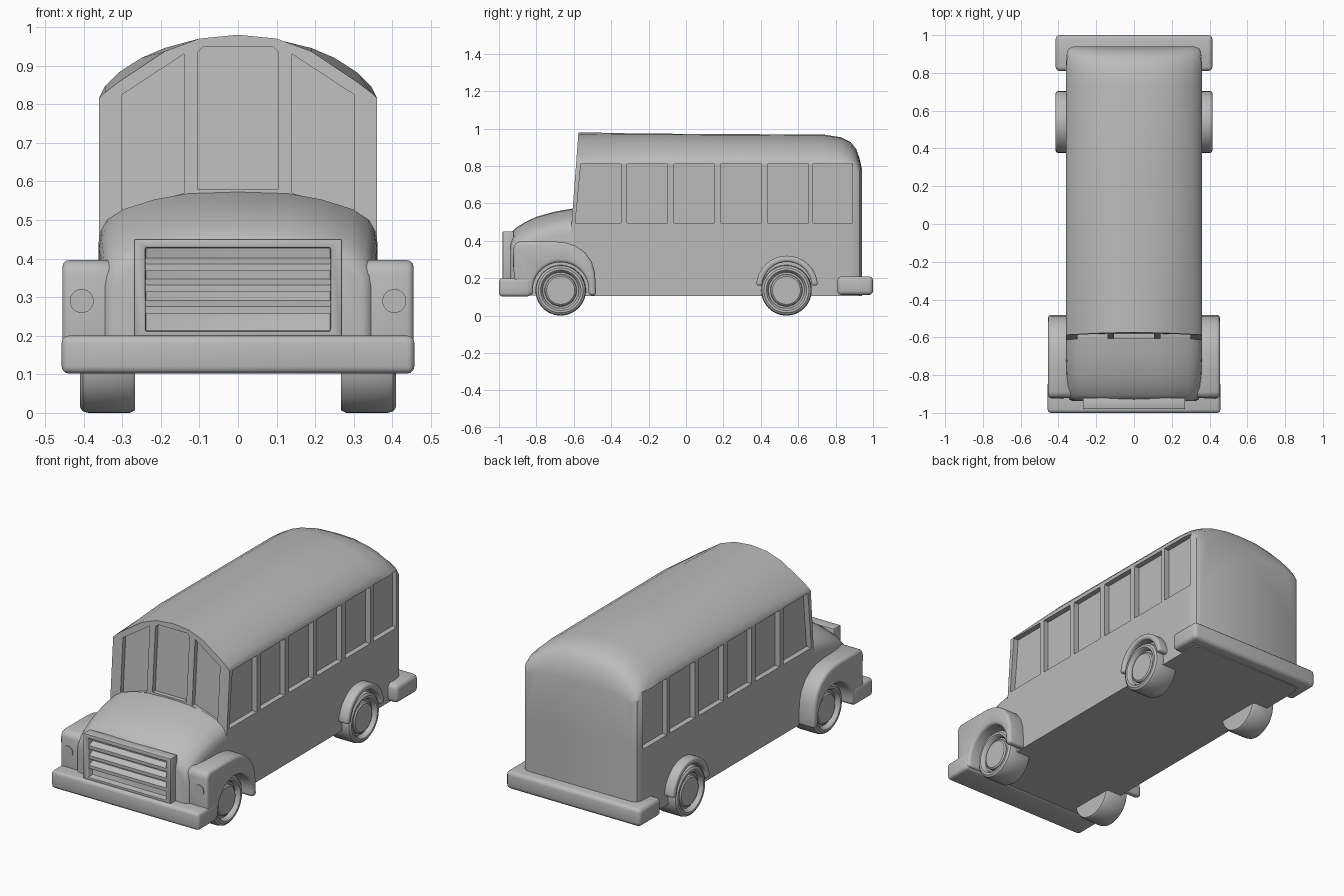
import bpy, bmesh, math

cube = bpy.data.objects.get("Cube")
if cube:
    bpy.data.objects.remove(cube, do_unlink=True)

grey = bpy.data.materials.new("plain_grey")
grey.use_nodes = True
grey.diffuse_color = (0.5, 0.5, 0.5, 1)
grey.node_tree.nodes["Principled BSDF"].inputs["Base Color"].default_value = (0.5, 0.5, 0.5, 1)


def loft(name, rings):
    """Closed solid through rings that have equal point counts."""
    bm = bmesh.new()
    loops = [[bm.verts.new(p) for p in ring] for ring in rings]
    n = len(loops[0])
    for a, b in zip(loops, loops[1:]):
        for i in range(n):
            j = (i + 1) % n
            bm.faces.new((a[i], a[j], b[j], b[i]))
    bm.faces.new(loops[0][::-1])
    bm.faces.new(loops[-1])
    bmesh.ops.recalc_face_normals(bm, faces=bm.faces)
    mesh = bpy.data.meshes.new(name)
    bm.to_mesh(mesh)
    bm.free()
    mesh.materials.append(grey)
    obj = bpy.data.objects.new(name, mesh)
    bpy.context.collection.objects.link(obj)
    return obj


def activate(obj):
    bpy.ops.object.select_all(action='DESELECT')
    obj.select_set(True)
    bpy.context.view_layer.objects.active = obj


def finish(obj, bevel=0, segments=3, angle=35):
    activate(obj)
    if bevel:
        mod = obj.modifiers.new("round", 'BEVEL')
        mod.width, mod.segments = bevel, segments
        mod.limit_method, mod.angle_limit = 'ANGLE', math.radians(35)
        bpy.ops.object.modifier_apply(modifier=mod.name)
    bpy.ops.object.shade_smooth_by_angle(angle=math.radians(angle))
    return obj


def cut(obj, cutter):
    cutter.hide_render = True
    activate(obj)
    mod = obj.modifiers.new("cut", 'BOOLEAN')
    mod.operation, mod.solver, mod.object = 'DIFFERENCE', 'EXACT', cutter
    bpy.ops.object.modifier_apply(modifier=mod.name)
    bpy.data.objects.remove(cutter, do_unlink=True)


def along_x(name, outline, x0, x1):
    return loft(name, [[(x, y, z) for y, z in outline] for x in (x0, x1)])


def box(name, x0, x1, y0, y1, z0, z1):
    return along_x(name, [(y0, z0), (y1, z0), (y1, z1), (y0, z1)], x0, x1)


def arc(cy, cz, r, a0, a1, n):
    angles = [math.radians(a0 + (a1 - a0) * i / n) for i in range(n + 1)]
    return [(cy + r * math.cos(a), cz + r * math.sin(a)) for a in angles]


def mirrored(half):
    """Mirror a half profile whose last point is on the centre line."""
    return half + [(-x, z) for x, z in half[-2::-1]]


def front_y(z):
    return -0.575 - (0.98 - z) * 0.075


# Body shell: chamfered front arch, rounder roof, soft rear end
wall = [(.36, .105), (.36, .5), (.36, .815)]
front_arch = mirrored(wall + [(.345, .83), (.31, .857), (.25, .897), (.19, .937), (.1, .97), (0, .98)])
roof_arch = mirrored(wall + [(.345, .845), (.31, .88), (.25, .918), (.19, .943), (.1, .965), (0, .97)])


def rear_ring(y, width, top):
    drop = 0.97 - top
    return [(x * width, y, z - drop * (max(0, z - .6) / .37) ** 2) for x, z in roof_arch]


body = loft("body", [
    [(x, front_y(z), z) for x, z in front_arch],
    rear_ring(-.25, 1, .973), rear_ring(.3, 1, .97), rear_ring(.74, 1, .967),
    rear_ring(.83, 1, .953), rear_ring(.88, .998, .928), rear_ring(.91, .985, .89),
    rear_ring(.928, .96, .84), rear_ring(.94, .89, .785)])

# Recessed windscreen panes
side_pane = [(.14, .57), (.3, .52), (.3, .825), (.14, .93)]
middle_pane = [(-.105, .58), (.105, .58), (.105, .935), (.09, .95), (-.09, .95), (-.105, .935)]
for pane in (side_pane, [(-x, z) for x, z in side_pane], middle_pane):
    cut(body, loft("pane_cutter", [[(x, -.8, z) for x, z in pane],
                                   [(x, front_y(z) + .025, z) for x, z in pane]]))

# Recessed side windows
spans = [(-.315, -.1), (-.065, .15), (.185, .4), (.435, .655), (.68, .89)]
windows = [[(a, .495), (b, .495), (b, .81), (a, .81)] for a, b in spans]
windows.append([(-.592, .495), (-.347, .495), (-.347, .81), (-.562, .81)])
for side in (1, -1):
    for outline in windows:
        cut(body, along_x("window_cutter", outline, side * .33, side * .5))
finish(body)

# Hood, narrowing and dropping toward the nose
hood_stations = [(-.937, .325, .425), (-.928, .343, .45), (-.905, .35, .472), (-.86, .353, .5),
                 (-.8, .356, .528), (-.7, .36, .556), (-.602, .361, .573)]
rings = []
for y, w, h in hood_stations:
    half = [(w, .107), (w, h - .13), (w * .985, h - .1), (w * .94, h - .072),
            (w * .83, h - .046), (w * .6, h - .02), (w * .36, h - .004), (0, h)]
    rings.append([(x, y, z) for x, z in mirrored(half)])
finish(loft("hood", rings), angle=50)

# Grille frame and tilted slats
grille = box("grille_frame", -.27, .27, -.98, -.92, .195, .45)
cut(grille, box("grille_cutter", -.24, .24, -1.1, -.94, .212, .428))
finish(grille, .004, 2)
for i in range(3):
    z = .27 + i * .055
    finish(along_x(f"grille_slat_{i + 1}",
                   [(-.972, z - .012), (-.935, z + .008), (-.935, z + .024), (-.972, z + .006)],
                   -.245, .245))

# Bumpers
finish(box("front_bumper", -.457, .457, -1, -.83, .102, .2), .018)
finish(box("rear_bumper", -.415, .415, .81, 1, .11, .21), .022)

# Fenders, wheel arches, headlights and wheels
fender = [(-.92, .12), (-.922, .36), (-.915, .385), (-.89, .396), (-.7, .396), (-.64, .39),
          (-.59, .373), (-.54, .338), (-.505, .29), (-.487, .23), (-.48, .105)]
fender += arc(-.67, .135, .15, -10, 190, 16)
rear_arch = arc(.54, .155, .165, 2, 178, 16) + arc(.54, .155, .132, 178, 2, 16)
tyre = [(0.001, .4), (.075, .4), (.083, .394), (.086, .384), (.096, .384), (.1, .402),
        (.108, .41), (.12, .41), (.131, .402), (.135, .388), (.135, .28), (.128, .267), (.001, .267)]
for side, word in ((1, "left"), (-1, "right")):
    finish(along_x("front_fender_" + word, fender, side * .32, side * .455), .017)
    finish(along_x("rear_arch_" + word, rear_arch, side * .33, side * .415), .012)
    disc = arc(side * .405, .29, .031, 0, 348.75, 31)
    finish(loft("headlight_" + word, [[(x, y, z) for x, z in disc] for y in (-.926, -.9)]))
    for place, y in (("front", -.67), ("rear", .537)):
        finish(loft(f"{place}_wheel_{word}",
                    [[(side * x, cy, cz) for cy, cz in arc(y, .135, r, 0, 352.5, 47)]
                     for r, x in tyre]))
